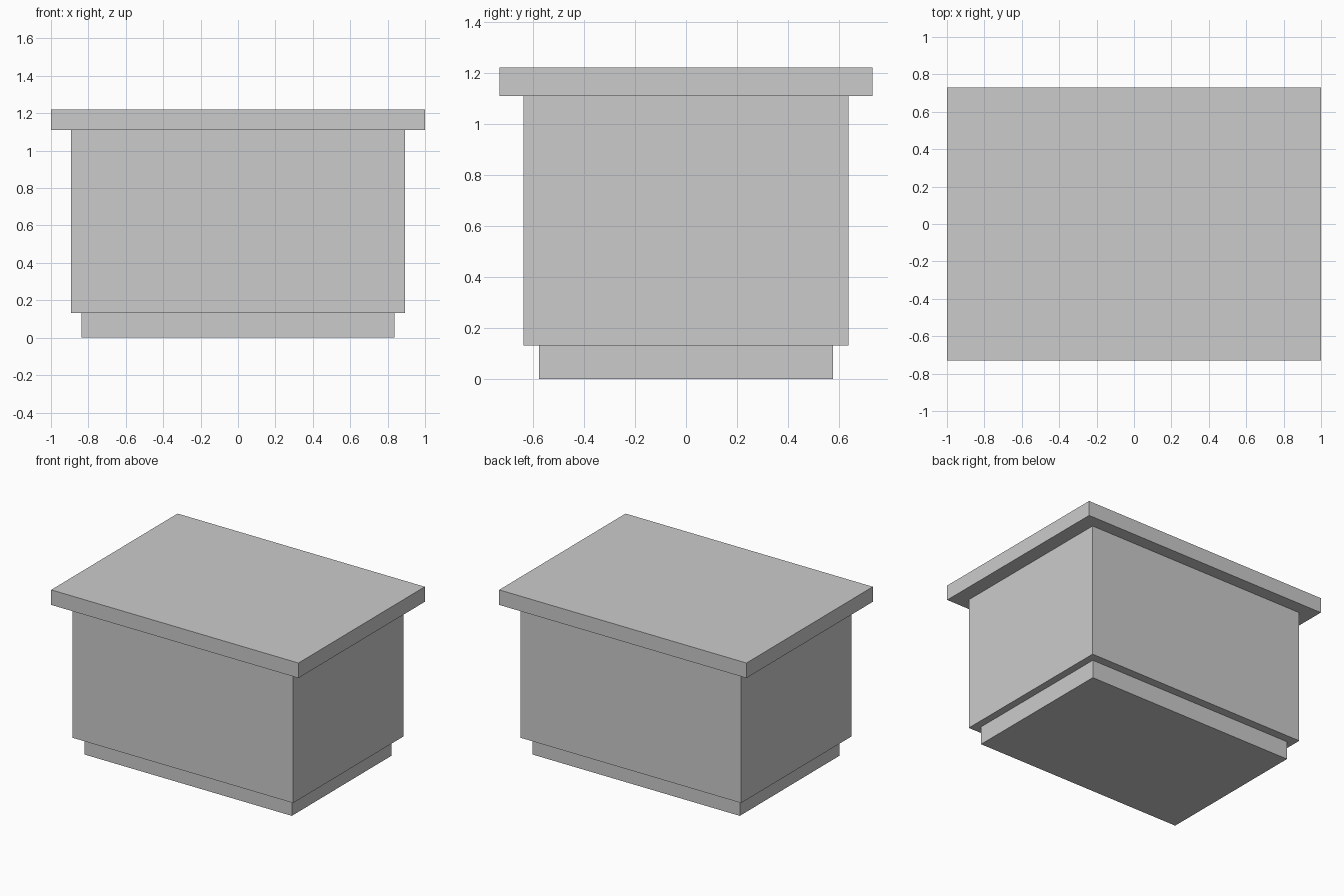
import bpy

if "Cube" in bpy.data.objects:
    bpy.data.objects.remove(bpy.data.objects["Cube"])


def box(name, width, depth, z0, z1):
    """Axis-aligned box centred on x = y = 0, spanning z0 to z1."""
    bpy.ops.mesh.primitive_cube_add(size=1, location=(0, 0, (z0 + z1) / 2))
    ob = bpy.context.object
    ob.name = ob.data.name = name
    ob.scale = (width, depth, z1 - z0)
    bpy.ops.object.transform_apply(location=False, rotation=False, scale=True)
    return ob


# Recessed plinth, main cabinet and overhanging top slab
box("base_plinth", 1.676, 1.15, 0.0, 0.132)
box("cabinet_body", 1.784, 1.274, 0.132, 1.11)
box("top_slab", 2.0, 1.46, 1.11, 1.22)
